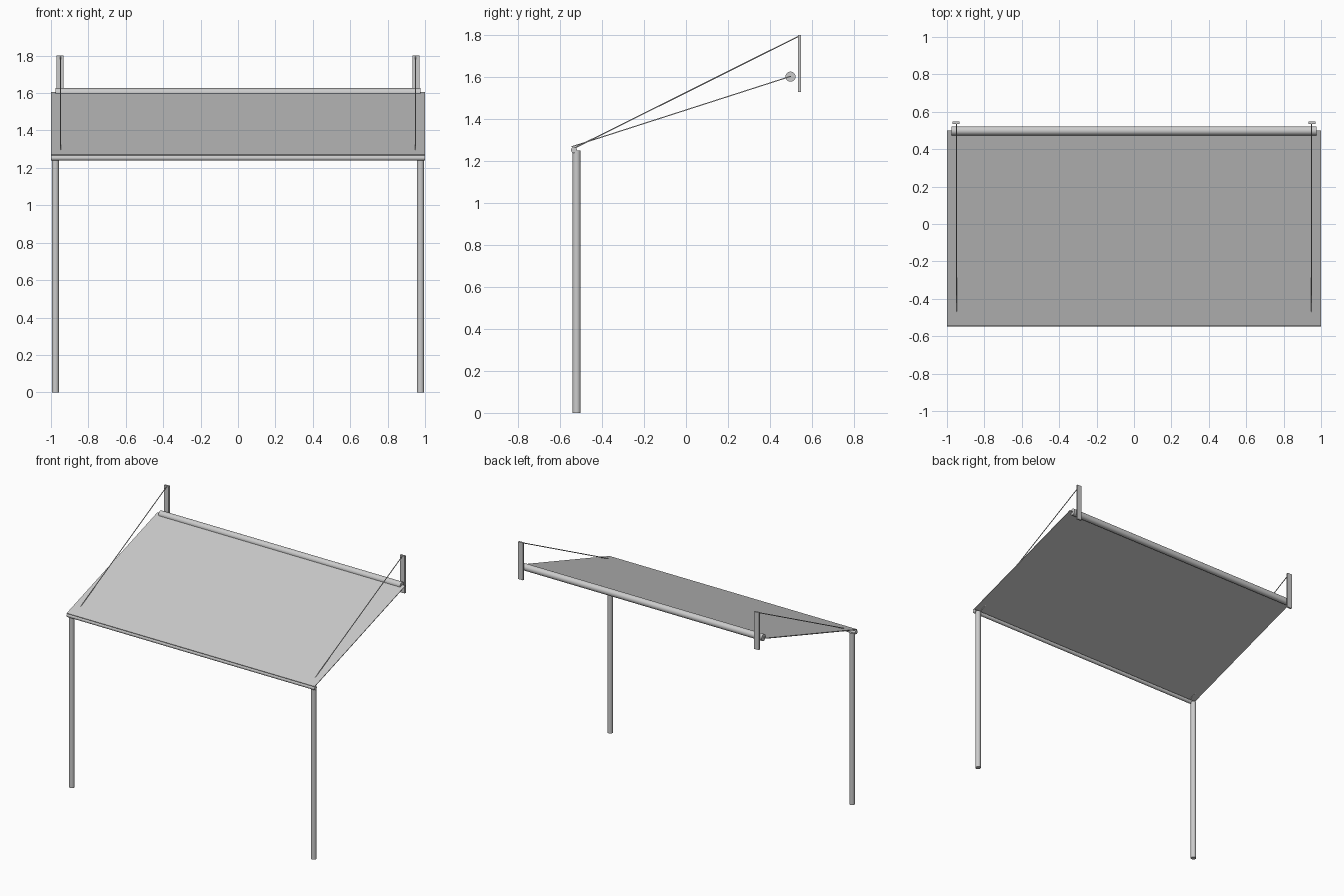
import bpy
import math
from mathutils import Vector

cube = bpy.data.objects.get("Cube")
if cube:
    bpy.data.objects.remove(cube, do_unlink=True)

grey = bpy.data.materials.new("light grey")
grey.use_nodes = True
grey.diffuse_color = (0.6, 0.6, 0.6, 1)
grey.node_tree.nodes["Principled BSDF"].inputs["Base Color"].default_value = (0.6, 0.6, 0.6, 1)


def finish(name):
    obj = bpy.context.object
    obj.name = name
    obj.data.materials.append(grey)
    return obj


def rod(name, start, end, radius, sides=24):
    """Round bar between two points."""
    start, end = Vector(start), Vector(end)
    axis = end - start
    bpy.ops.mesh.primitive_cylinder_add(
        vertices=sides, radius=radius, depth=axis.length, location=(start + end) / 2,
        rotation=axis.to_track_quat('Z', 'Y').to_euler())
    bpy.ops.object.shade_smooth_by_angle(angle=math.radians(40))
    return finish(name)


def box(name, center, size, tilt=0):
    bpy.ops.mesh.primitive_cube_add(size=1, location=center, rotation=(tilt, 0, 0))
    bpy.context.object.scale = size
    return finish(name)


# Sloping fabric sheet, from the front bar up to the roller
front, back = Vector((0, -0.545, 1.268)), Vector((0, 0.5, 1.604))
slope = back - front
box("fabric", (front + back) / 2, (2, slope.length, 0.005), math.atan2(slope.z, slope.y))

# Roller at the wall and bar along the front edge
rod("roller", (-0.975, 0.498, 1.602), (0.975, 0.498, 1.602), 0.024)
rod("front_bar", (-1, -0.534, 1.253), (1, -0.534, 1.253), 0.014)

# Posts, wall plates and stay cables on both sides
for side, s in (("left", 1), ("right", -1)):
    rod(side + "_post", (s * 0.976, -0.521, 0), (s * 0.976, -0.521, 1.25), 0.019)
    box(side + "_wall_plate", (s * 0.952, 0.541, 1.664), (0.037, 0.013, 0.272))
    rod(side + "_cable", (s * 0.95, 0.538, 1.795), (s * 0.95, -0.535, 1.26), 0.003, 8)
